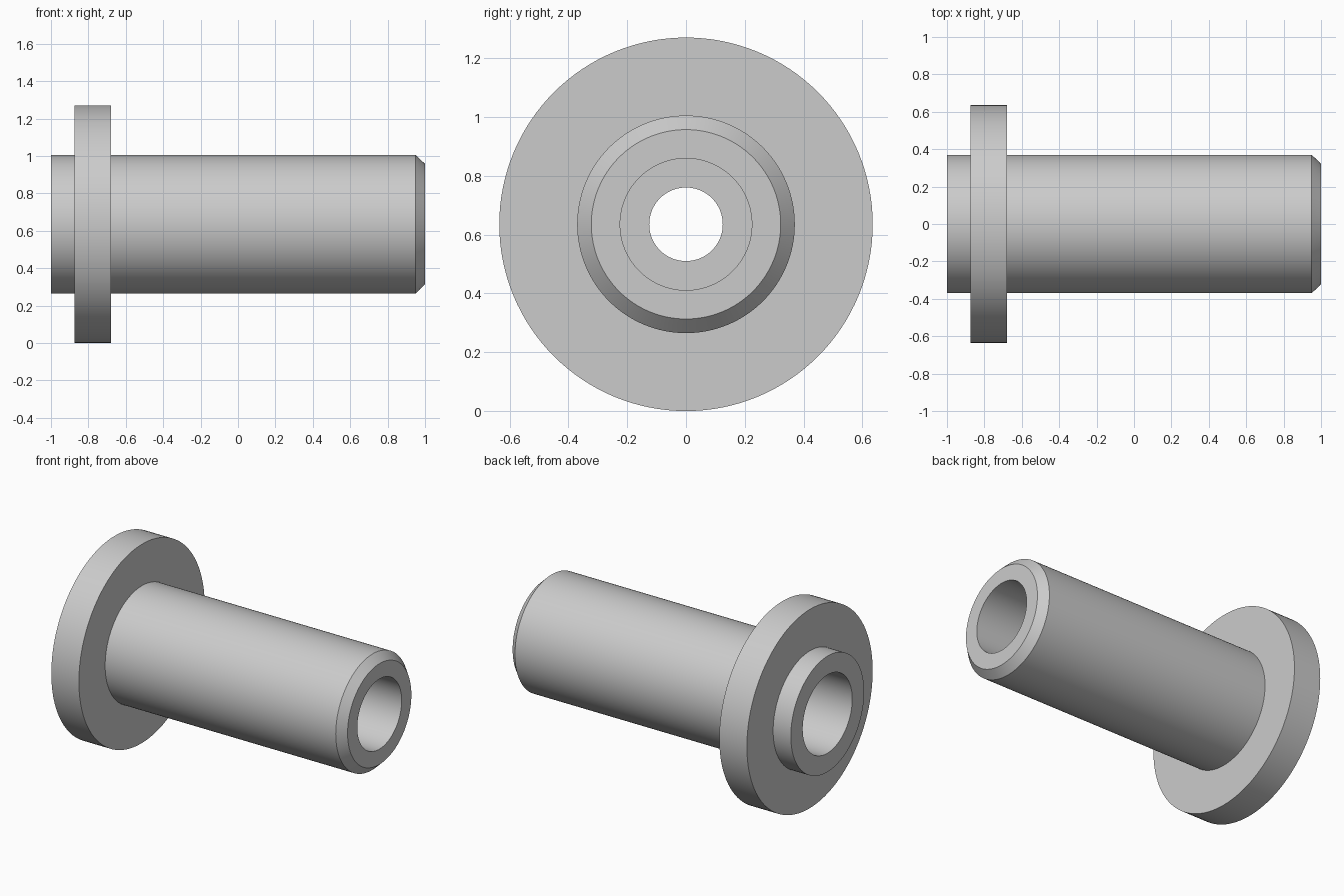
import bpy
import bmesh
import math
from mathutils import Matrix, Vector

cube = bpy.data.objects.get("Cube")
if cube:
    bpy.data.objects.remove(cube, do_unlink=True)

SEGMENTS = 128
AXIS_HEIGHT = 0.635

# One plain grey for the whole part
grey = bpy.data.materials.new("plain_grey")
grey.use_nodes = True
colour = (0.6, 0.6, 0.6, 1.0)
grey.diffuse_color = colour
grey.node_tree.nodes["Principled BSDF"].inputs["Base Color"].default_value = colour


def revolve(name, profile):
    """Turn a closed (x, radius) profile around the x axis."""
    bm = bmesh.new()
    verts = [bm.verts.new((x, 0, r)) for x, r in profile]
    edges = [bm.edges.new((v, verts[(i + 1) % len(verts)]))
             for i, v in enumerate(verts)]
    bmesh.ops.spin(bm, geom=verts + edges, cent=(0, 0, 0), axis=(1, 0, 0),
                   angle=math.tau, steps=SEGMENTS)
    bmesh.ops.remove_doubles(bm, verts=bm.verts, dist=0.0001)
    bmesh.ops.recalc_face_normals(bm, faces=bm.faces)
    bmesh.ops.transform(bm, verts=bm.verts,
                        matrix=Matrix.Translation(Vector((0, 0, AXIS_HEIGHT))))
    mesh = bpy.data.meshes.new(name)
    bm.to_mesh(mesh)
    bm.free()
    mesh.materials.append(grey)
    obj = bpy.data.objects.new(name, mesh)
    bpy.context.collection.objects.link(obj)
    bpy.ops.object.select_all(action='DESELECT')
    obj.select_set(True)
    bpy.context.view_layer.objects.active = obj
    bpy.ops.object.shade_smooth_by_angle(angle=math.radians(30))
    return obj


# Flanged sleeve: spigot, flange, chamfered shaft, then the stepped bore
revolve("flanged_sleeve", [
    (-1.0, 0.37), (-0.875, 0.37),
    (-0.875, 0.635), (-0.68, 0.635),
    (-0.68, 0.37), (0.95, 0.37), (1.0, 0.322),
    (1.0, 0.224), (0.5, 0.224),
    (0.5, 0.125), (-0.5, 0.125),
    (-0.5, 0.25), (-1.0, 0.25),
])
